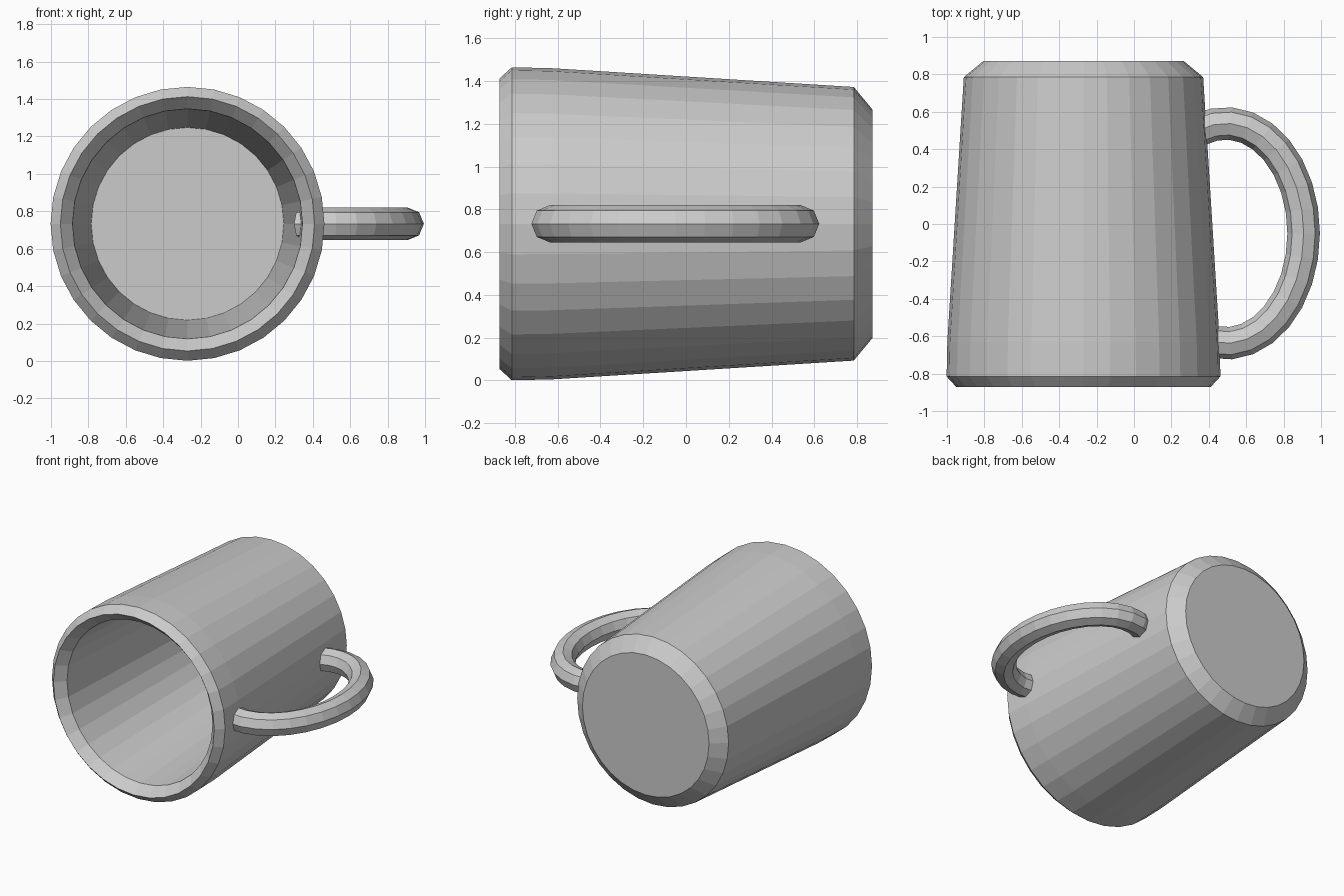
import bpy, bmesh, math
from mathutils import Vector

cube = bpy.data.objects.get("Cube")
if cube:
    bpy.data.objects.remove(cube, do_unlink=True)

grey = bpy.data.materials.new("plain grey")
grey.use_nodes = True
grey.diffuse_color = (0.6, 0.6, 0.6, 1)
grey.node_tree.nodes["Principled BSDF"].inputs["Base Color"].default_value = (0.6, 0.6, 0.6, 1)

AXIS = Vector((-0.27, 0, 0.733))


def skin(name, rings, capped):
    """Join matching closed rings of points with quads, flat shaded."""
    bm = bmesh.new()
    loops = [[bm.verts.new(p) for p in ring] for ring in rings]
    n = len(loops[0])
    for a, b in zip(loops, loops[1:]):
        for i in range(n):
            j = (i + 1) % n
            bm.faces.new((a[i], a[j], b[j], b[i]))
    if capped:
        bm.faces.new(loops[0])
        bm.faces.new(loops[-1])
    bmesh.ops.recalc_face_normals(bm, faces=bm.faces)
    mesh = bpy.data.meshes.new(name)
    bm.to_mesh(mesh)
    bm.free()
    mesh.materials.append(grey)
    obj = bpy.data.objects.new(name, mesh)
    bpy.context.collection.objects.link(obj)
    return obj


def lathe_ring(radius, y, sides=32):
    angles = [math.tau * i / sides for i in range(sides)]
    return [AXIS + Vector((radius * math.cos(a), y, radius * math.sin(a))) for a in angles]


# Cup lying on its side: inner floor, inner wall, bevelled lip, outer wall, base
profile = [(0.515, 0.78), (0.615, -0.80), (0.68, -0.872), (0.732, -0.815),
           (0.728, -0.63), (0.64, 0.785), (0.535, 0.872)]
skin("mug_body", [lathe_ring(r, y) for r, y in profile], True)


def handle_ring(t, tube=0.087, sides=8):
    """Octagonal section of the handle at angle t on its elliptical path."""
    centre = Vector((0.49 + 0.417 * math.cos(t), -0.05 + 0.588 * math.sin(t), AXIS.z))
    outward = Vector((0.588 * math.cos(t), 0.417 * math.sin(t), 0)).normalized()
    up = Vector((0, 0, 1))
    angles = [math.tau * i / sides for i in range(sides)]
    return [centre + tube * (outward * math.cos(a) + up * math.sin(a)) for a in angles]


# Handle: part of an ellipse whose ends sink into the wall
SWEEP = math.radians(111)
STEPS = 18
skin("handle", [handle_ring(-SWEEP + 2 * SWEEP * i / STEPS) for i in range(STEPS + 1)], True)
